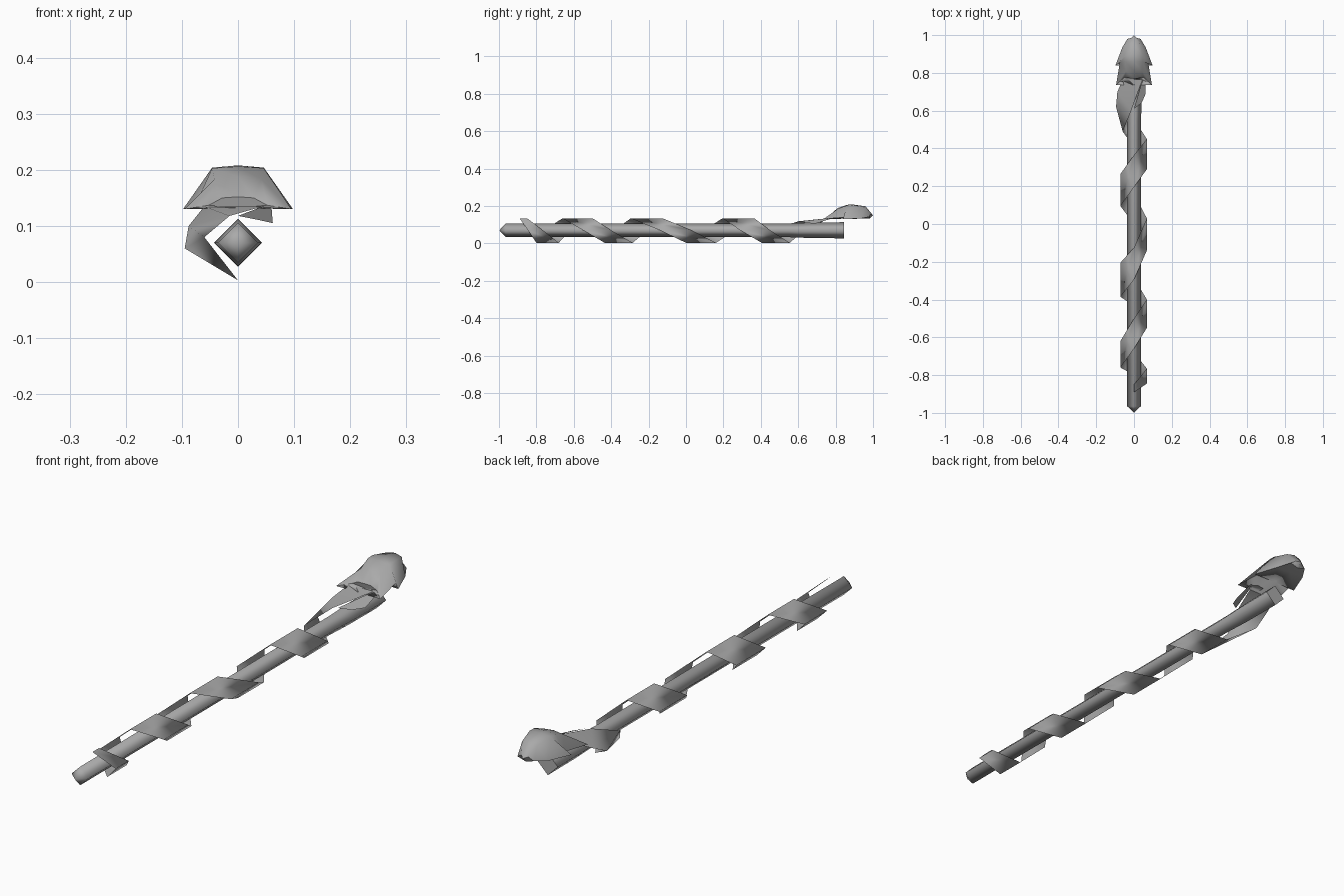
import bpy

cube = bpy.data.objects.get("Cube")
if cube:
    bpy.data.objects.remove(cube, do_unlink=True)

grey = bpy.data.materials.new("plain grey")
grey.use_nodes = True
grey.diffuse_color = (0.4, 0.4, 0.4, 1)
grey.node_tree.nodes["Principled BSDF"].inputs["Base Color"].default_value = (0.4, 0.4, 0.4, 1)

CZ = 0.07  # height of the shaft axis


def make(name, verts, faces):
    """Smooth-shaded mesh object in the single grey."""
    mesh = bpy.data.meshes.new(name)
    mesh.from_pydata(verts, [], faces)
    mesh.materials.append(grey)
    mesh.polygons.foreach_set("use_smooth", [True] * len(faces))
    obj = bpy.data.objects.new(name, mesh)
    bpy.context.collection.objects.link(obj)
    return obj


def grid_faces(rows, cols):
    """Quads joining consecutive rows of points."""
    return [(r * cols + c, r * cols + c + 1, (r + 1) * cols + c + 1, (r + 1) * cols + c)
            for r in range(rows - 1) for c in range(cols - 1)]


# Shaft: four-sided rod standing on its edge, pointed at the front
rings = [(-0.965, 0.036), (0.55, 0.037), (0.68, 0.042), (0.845, 0.043)]
verts, faces = [], []
for y, r in rings:
    verts += [(0, y, CZ + r), (r, y, CZ), (0, y, CZ - r), (-r, y, CZ)]
for k in range(len(rings) - 1):
    for i in range(4):
        j = (i + 1) % 4
        faces.append((4 * k + i, 4 * k + j, 4 * k + 4 + j, 4 * k + 4 + i))
tip = len(verts)
verts.append((0, -0.998, CZ))
faces += [(tip, (i + 1) % 4, i) for i in range(4)]
make("shaft", verts, faces)

# Flat back end, kept separate so its rim stays sharp
n = len(rings) * 4
make("shaft_end", verts[n - 4:n], [(3, 2, 1, 0)])

# Coiled ribbon: quarter turns top, left, bottom, right as (centre y, half width)
quarters = [(-0.87, 0.02), (-0.805, 0.04), (-0.74, 0.06), (-0.69, 0.07),
            (-0.58, 0.08), (-0.475, 0.075), (-0.36, 0.075), (-0.295, 0.09),
            (-0.21, 0.085), (-0.055, 0.085), (0.08, 0.08), (0.18, 0.085),
            (0.28, 0.085), (0.37, 0.08), (0.48, 0.075)]
corner = [(0, 0.064), (0.068, 0), (0, -0.067), (-0.072, 0)]
coil = []
for i, (y, half) in enumerate(quarters):
    x, z = corner[i % 4]
    coil += [(x, y - half, CZ + z), (x, y + half, CZ + z)]
# Last quarter turn widens and rises into the neck
coil += [(-0.06, 0.49, 0.08), (-0.095, 0.62, 0.06),
         (-0.015, 0.60, 0.118), (-0.088, 0.70, 0.10),
         (0.045, 0.765, 0.135), (-0.06, 0.765, 0.135)]
make("coiled_ribbon", coil, grid_faces(len(coil) // 2, 2))

# Small flap on the left of the neck
make("neck_flap", [(0.0, 0.61, 0.118), (0.04, 0.64, 0.11), (0.062, 0.69, 0.105),
                   (0.06, 0.77, 0.13), (0.045, 0.765, 0.135)], [(0, 1, 2, 3, 4)])

# Head: half sections from front to back as crown, shoulder and swept edge
sections = [
    [(0, 1.0, 0.15), (0.015, 0.985, 0.155), (0.035, 0.98, 0.142)],
    [(0, 0.96, 0.198), (0.032, 0.955, 0.193), (0.062, 0.935, 0.133)],
    [(0, 0.89, 0.208), (0.046, 0.89, 0.204), (0.098, 0.84, 0.130)],
    [(0, 0.86, 0.206), (0.046, 0.86, 0.203), (0.075, 0.855, 0.140)],
    [(0, 0.81, 0.188), (0.042, 0.81, 0.183), (0.095, 0.735, 0.130)],
    [(0, 0.77, 0.152), (0.028, 0.772, 0.150), (0.052, 0.775, 0.137)],
]
shell, belly = [], []
for crown, shoulder, edge in sections:
    mirror = [(-x, y, z) for x, y, z in (edge, shoulder)]
    shell += mirror + [crown, shoulder, edge]
    belly += [mirror[0], (0, edge[1], 0.132), edge]
make("hooded_head", shell, grid_faces(len(sections), 5))

# Underside and the two end gaps of the head
make("head_underside", belly, [f[::-1] for f in grid_faces(len(sections), 3)])
nose = shell[:5] + [belly[1]]
make("head_nose", nose, [(5, 4, 3, 2), (5, 2, 1, 0)])
back = shell[-5:] + [belly[-2]]
make("head_back", back, [(0, 1, 2, 5), (5, 2, 3, 4)])
